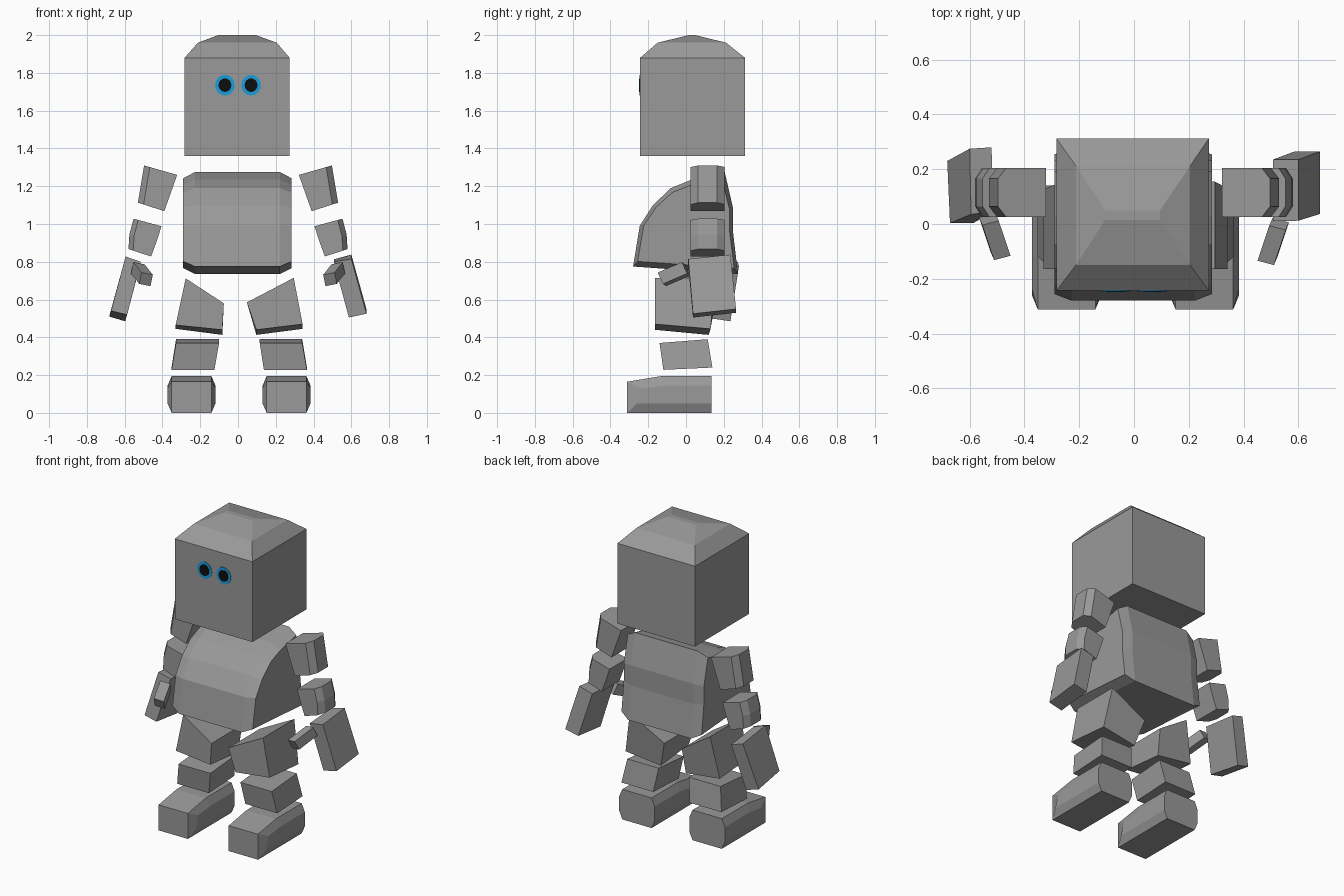
import bpy, bmesh, math


def material(name, rgb):
    m = bpy.data.materials.new(name)
    m.diffuse_color = (*rgb, 1)
    return m


GREY = material("stone grey", (0.32, 0.32, 0.32))
BLUE = material("eye blue", (0.012, 0.34, 0.72))
BLACK = material("pupil black", (0.004, 0.004, 0.004))


def loft(name, rings, mat=GREY):
    """Skin a closed solid through rings with equal point counts."""
    bm = bmesh.new()
    loops = [[bm.verts.new(p) for p in r] for r in rings]
    n = len(loops[0])
    for a, b in zip(loops, loops[1:]):
        for i in range(n):
            j = (i + 1) % n
            bm.faces.new((a[i], a[j], b[j], b[i]))
    bm.faces.new(loops[0])
    bm.faces.new(loops[-1])
    bmesh.ops.recalc_face_normals(bm, faces=bm.faces)
    me = bpy.data.meshes.new(name)
    bm.to_mesh(me)
    bm.free()
    me.materials.append(mat)
    ob = bpy.data.objects.new(name, me)
    bpy.context.collection.objects.link(ob)
    return ob


def rect(x0, x1, y0, y1, z):
    return [(x0, y0, z), (x1, y0, z), (x1, y1, z), (x0, y1, z)]


def slab(name, cx, w_in, w_out, profile, panel):
    """Side profile (y, z) extruded along x, with a raised side panel."""
    steps = [(-w_out, panel), (-w_in, profile), (w_in, profile), (w_out, panel)]
    return loft(name, [[(cx + dx, y, z) for y, z in p] for dx, p in steps])


def arm_piece(name, s, levels, y0, y1, d):
    """Block with a chamfered outer side; levels are (inner xz, outer xz)."""
    c = (y1 - y0) * 0.22
    rings = []
    for (xi, zi), (xo, zo) in levels:
        t = (zo - zi) / (xo - xi)
        e = (xo - d, zo - d * t)
        pts = [(xi, y0, zi), (e[0], y0, e[1]), (xo, y0 + c, zo),
               (xo, y1 - c, zo), (e[0], y1, e[1]), (xi, y1, zi)]
        rings.append([(s * x, y, z) for x, y, z in pts])
    return loft(name, rings)


# Head with a stepped hipped top
loft("head", [rect(-0.283, 0.273, -0.243, 0.312, 1.36),
              rect(-0.283, 0.273, -0.243, 0.312, 1.88),
              rect(-0.212, 0.205, -0.15, 0.212, 1.96),
              rect(-0.105, 0.095, 0.015, 0.05, 2.0)])

# Eyes as thin plates on the face
for side, s in (("left", -1), ("right", 1)):
    for part, rx, rz, y0, y1, mat in (("eye_ring", 0.052, 0.055, -0.240, -0.246, BLUE),
                                      ("pupil", 0.034, 0.036, -0.245, -0.249, BLACK)):
        angles = [math.tau * i / 16 for i in range(16)]
        loft(f"{side}_{part}", [[(s * 0.069 + rx * math.cos(a), y, 1.735 + rz * math.sin(a))
                                 for a in angles] for y in (y0, y1)], mat)

# Torso
body = [(-0.28, 0.775), (-0.245, 0.99), (-0.175, 1.10), (-0.08, 1.19), (0.03, 1.235),
        (0.205, 1.275), (0.25, 1.08), (0.25, 0.95), (0.275, 0.735)]
panel = [(0.02 + (y - 0.02) * 0.92, 1.0 + (z - 1.0) * 0.88) for y, z in body]
slab("torso", -0.003, 0.225, 0.287, body, panel)

# Arms
for side, s in (("left", -1), ("right", 1)):
    arm_piece(f"{side}_upper_arm", s, [((0.322, 1.26), (0.497, 1.31)),
                                       ((0.39, 1.068), (0.53, 1.113))], 0.025, 0.205, 0.03)
    arm_piece(f"{side}_forearm", s, [((0.405, 0.988), (0.553, 1.028)),
                                     ((0.43, 0.91), (0.575, 0.945)),
                                     ((0.46, 0.828), (0.58, 0.867))], 0.025, 0.205, 0.025)
    # Thumb
    dy = 0.018 if s < 0 else 0
    thumb = []
    for x, y, z in ((0.487, -0.128, 0.707), (0.53, 0.0, 0.762)):
        ring = []
        for u, v in ((-1, -1), (1, -1), (1, 1), (-1, 1)):
            ring.append((s * (x + u * 0.03 - v * 0.006), y + dy - v * 0.014 + u * -0.008,
                         z + v * 0.03 + u * 0.006))
        thumb.append(ring)
    loft(f"{side}_thumb", thumb)

# Hands: top ring then bottom ring
loft("right_hand", [[(0.507, 0.01, 0.80), (0.60, 0.012, 0.815),
                     (0.60, 0.235, 0.838), (0.507, 0.235, 0.813)],
                    [(0.587, 0.037, 0.505), (0.68, 0.037, 0.525),
                     (0.68, 0.265, 0.55), (0.587, 0.265, 0.53)]])
loft("left_hand", [[(-0.515, 0.045, 0.80), (-0.595, 0.035, 0.828),
                    (-0.60, 0.275, 0.80), (-0.52, 0.28, 0.775)],
                   [(-0.587, 0.003, 0.52), (-0.672, 0.003, 0.54),
                    (-0.682, 0.23, 0.51), (-0.597, 0.235, 0.485)]])


def block(name, quad, y_front, y_back, drop):
    """Solid from a front (x, z) outline; drop shifts the back points in z."""
    loft(name, [[(x, y, z) for (x, z), y in zip(quad, y_front)],
                [(x, y, z + d) for (x, z), y, d in zip(quad, y_back, drop)]])


# Thighs
block("right_thigh", [(0.047, 0.585), (0.295, 0.715), (0.342, 0.47), (0.097, 0.44)],
      [-0.165] * 4, [0.155, 0.155, 0.13, 0.12], [0, 0, -0.025, -0.027])
block("left_thigh", [(-0.075, 0.58), (-0.277, 0.712), (-0.33, 0.465), (-0.083, 0.44)],
      [-0.165] * 4, [0.15, 0.15, 0.125, 0.12], [0, 0, -0.02, -0.027])

# Shins
block("right_shin", [(0.115, 0.37), (0.34, 0.37), (0.365, 0.228), (0.137, 0.228)],
      [-0.14, -0.14, -0.12, -0.12], [0.115, 0.115, 0.14, 0.14], [0.02, 0.02, 0.012, 0.012])
block("left_shin", [(-0.1, 0.37), (-0.328, 0.37), (-0.352, 0.228), (-0.125, 0.228)],
      [-0.14, -0.14, -0.12, -0.12], [0.115, 0.115, 0.14, 0.14], [0.02, 0.02, 0.012, 0.012])

# Feet
shoe = [(-0.312, 0), (-0.312, 0.165), (-0.13, 0.195), (0.135, 0.195), (0.135, 0)]
shoe_side = [(-0.26, 0.05), (-0.235, 0.13), (-0.11, 0.145), (0.135, 0.145), (0.135, 0.05)]
slab("right_foot", 0.257, 0.105, 0.127, shoe, shoe_side)
slab("left_foot", -0.246, 0.105, 0.127, shoe, shoe_side)
